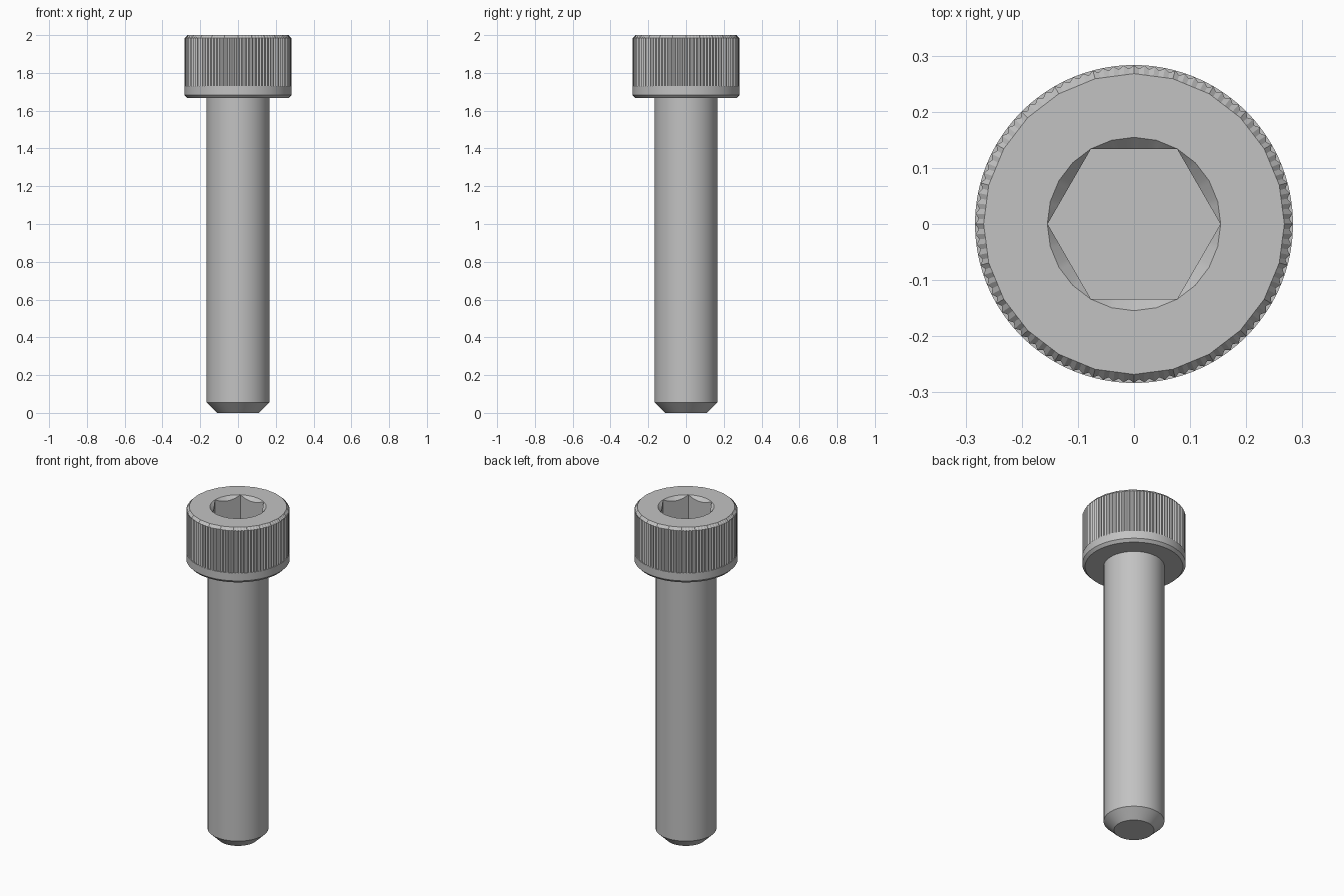
import bpy, bmesh
from math import pi, cos, sin, radians

if "Cube" in bpy.data.objects:
    bpy.data.objects.remove(bpy.data.objects["Cube"], do_unlink=True)

steel = bpy.data.materials.new("grey_steel")
steel.use_nodes = True
COLOUR = (0.54, 0.54, 0.54, 1)
steel.diffuse_color = COLOUR
steel.node_tree.nodes["Principled BSDF"].inputs["Base Color"].default_value = COLOUR

TOP, UNDER = 2.0, 1.667
HEAD_R, SHANK_R, SOCKET_R = 0.2833, 0.1667, 0.154
TEETH = 96


def polygon(radius, sides):
    """Radius of a regular polygon as a function of angle."""
    step = 2 * pi / sides
    return lambda a: radius * cos(step / 2) / cos((a + 1e-9) % step - step / 2)


def circle(radius):
    return lambda a: radius


def knurl(a):
    return HEAD_R - 0.0005 - 0.006 * (round(a * TEETH / pi) % 2)


def loft(name, rings, segments, cap_start=False, cap_end=False):
    """Skin rings of (radius function, height function) into one mesh."""
    bm = bmesh.new()
    angles = [2 * pi * i / segments for i in range(segments)]
    loops = [[bm.verts.new((r(a) * cos(a), r(a) * sin(a), z(a))) for a in angles]
             for r, z in rings]
    for low, high in zip(loops, loops[1:]):
        for i in range(segments):
            j = (i + 1) % segments
            bm.faces.new((low[i], low[j], high[j], high[i]))
    if cap_start:
        bm.faces.new(loops[0][::-1])
    if cap_end:
        bm.faces.new(loops[-1])
    mesh = bpy.data.meshes.new(name)
    bm.to_mesh(mesh)
    bm.free()
    mesh.materials.append(steel)
    obj = bpy.data.objects.new(name, mesh)
    bpy.context.collection.objects.link(obj)
    bpy.ops.object.select_all(action="DESELECT")
    obj.select_set(True)
    bpy.context.view_layer.objects.active = obj
    bpy.ops.object.shade_smooth_by_angle(angle=radians(25))
    return obj


def at(height):
    return lambda a: height


# Shank with a chamfered tip
loft("shank", [(circle(0.11), at(0)), (circle(SHANK_R), at(0.055)),
               (circle(SHANK_R), at(UNDER))], 48, cap_start=True)

# Head: underside, smooth collar, knurled band, top chamfer, countersunk hex socket
hexagon = polygon(SOCKET_R, 6)
loft("socket_head", [
    (polygon(SHANK_R, 48), at(UNDER)),
    (circle(0.268), at(UNDER)),
    (circle(HEAD_R), at(UNDER + 0.016)),
    (circle(HEAD_R), at(1.73)),
    (knurl, at(1.73)),
    (knurl, at(TOP - 0.016)),
    (polygon(0.268, 24), at(TOP)),
    (polygon(SOCKET_R + 0.0005, 24), at(TOP)),
    (hexagon, lambda a: TOP - 0.0005 - (SOCKET_R - hexagon(a))),
    (hexagon, at(TOP - 0.167)),
], TEETH * 2, cap_end=True)
